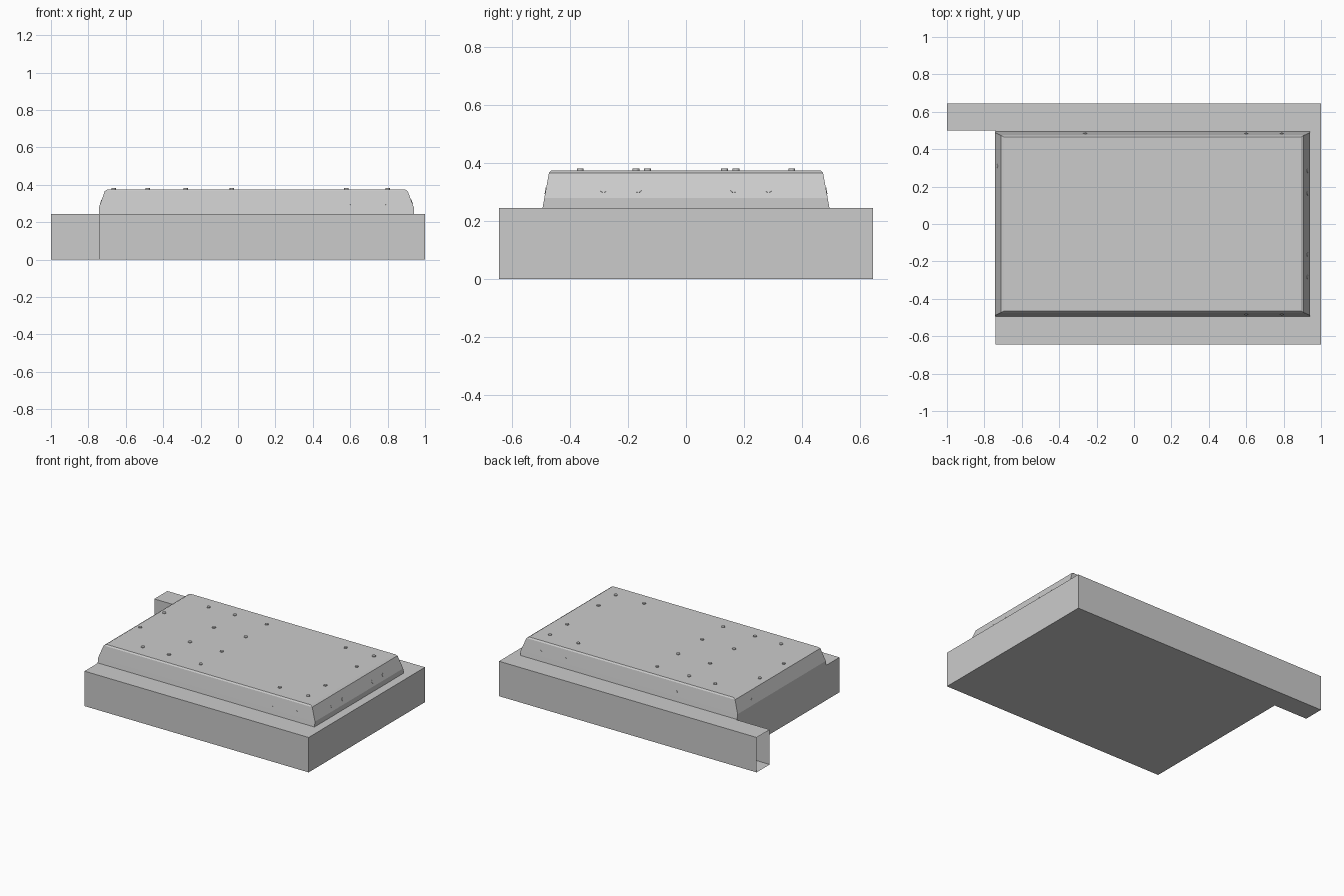
import bpy, bmesh
from math import pi
from mathutils import Vector, Matrix

cube = bpy.data.objects.get("Cube")
if cube:
    bpy.data.objects.remove(cube, do_unlink=True)

grey = bpy.data.materials.new("plain_grey")
grey.use_nodes = True
colour = (0.6, 0.6, 0.6, 1)
grey.diffuse_color = colour
grey.node_tree.nodes["Principled BSDF"].inputs["Base Color"].default_value = colour


def add_object(name, bm):
    mesh = bpy.data.meshes.new(name)
    bm.to_mesh(mesh)
    bm.free()
    mesh.materials.append(grey)
    obj = bpy.data.objects.new(name, mesh)
    bpy.context.collection.objects.link(obj)
    return obj


def loft(bm, rings):
    """Skin a stack of matching rings and cap both ends."""
    rows = [[bm.verts.new(p) for p in ring] for ring in rings]
    for low, high in zip(rows, rows[1:]):
        for i in range(len(low)):
            j = (i + 1) % len(low)
            bm.faces.new((low[i], low[j], high[j], high[i]))
    bm.faces.new(rows[0][::-1])
    bm.faces.new(rows[-1])
    bm.normal_update()


def button(bm, centre, normal, radius, height):
    """Short round stud whose lower face sits just inside the surface."""
    turn = Vector((0, 0, 1)).rotation_difference(Vector(normal).normalized())
    bmesh.ops.create_cone(bm, cap_ends=True, segments=16, radius1=radius,
                          radius2=radius, depth=height,
                          matrix=Matrix.Translation(centre) @ turn.to_matrix().to_4x4())


# Base box with a narrow arm along the back; the arm's end is open
LEFT, BACK, ARM_FRONT, DECK = -0.74, 0.645, 0.5, 0.245
plan = [(LEFT, -BACK), (1, -BACK), (1, BACK), (-1, BACK), (-1, ARM_FRONT), (LEFT, ARM_FRONT)]
bm = bmesh.new()
loft(bm, [[(x, y, z) for x, y in plan] for z in (0, DECK)])
arm_end = [f for f in bm.faces if f.calc_center_median().x < -0.99]
bmesh.ops.delete(bm, geom=arm_end, context='FACES_ONLY')
add_object("base_box", bm)

# Raised cover: short upright ends, sloped sides and a chamfered rim
levels = [(-0.743, 0.94, 0.495, DECK), (-0.743, 0.94, 0.489, 0.28),
          (-0.712, 0.907, 0.473, 0.367), (-0.695, 0.892, 0.465, 0.376)]
bm = bmesh.new()
loft(bm, [[(a, -y, z), (b, -y, z), (b, y, z), (a, y, z)] for a, b, y, z in levels])
add_object("raised_cover", bm)

# Studs on the cover top, mirrored front to back
stud_spots = {0.365: (-0.483, -0.28, -0.033, 0.58, 0.8),
              0.133: (-0.665, -0.28, -0.033),
              0.173: (0.8,)}
bm = bmesh.new()
for y, columns in stud_spots.items():
    for x in columns:
        for side in (-1, 1):
            button(bm, (x, side * y, 0.377), (0, 0, 1), 0.012, 0.01)
add_object("top_studs", bm)

# Small flush studs on the sloped sides
bm = bmesh.new()
for side, columns in ((-1, (0.6, 0.79)), (1, (-0.26, 0.6, 0.79))):
    for x in columns:
        button(bm, (x, side * 0.484, 0.305), (0, side, 0.18), 0.012, 0.004)
for y in (-0.285, -0.165, 0.165, 0.285):
    button(bm, (0.929, y, 0.31), (1, 0, 0.38), 0.012, 0.004)
button(bm, (-0.732, 0.31, 0.31), (-1, 0, 0.36), 0.012, 0.004)
add_object("side_studs", bm)
